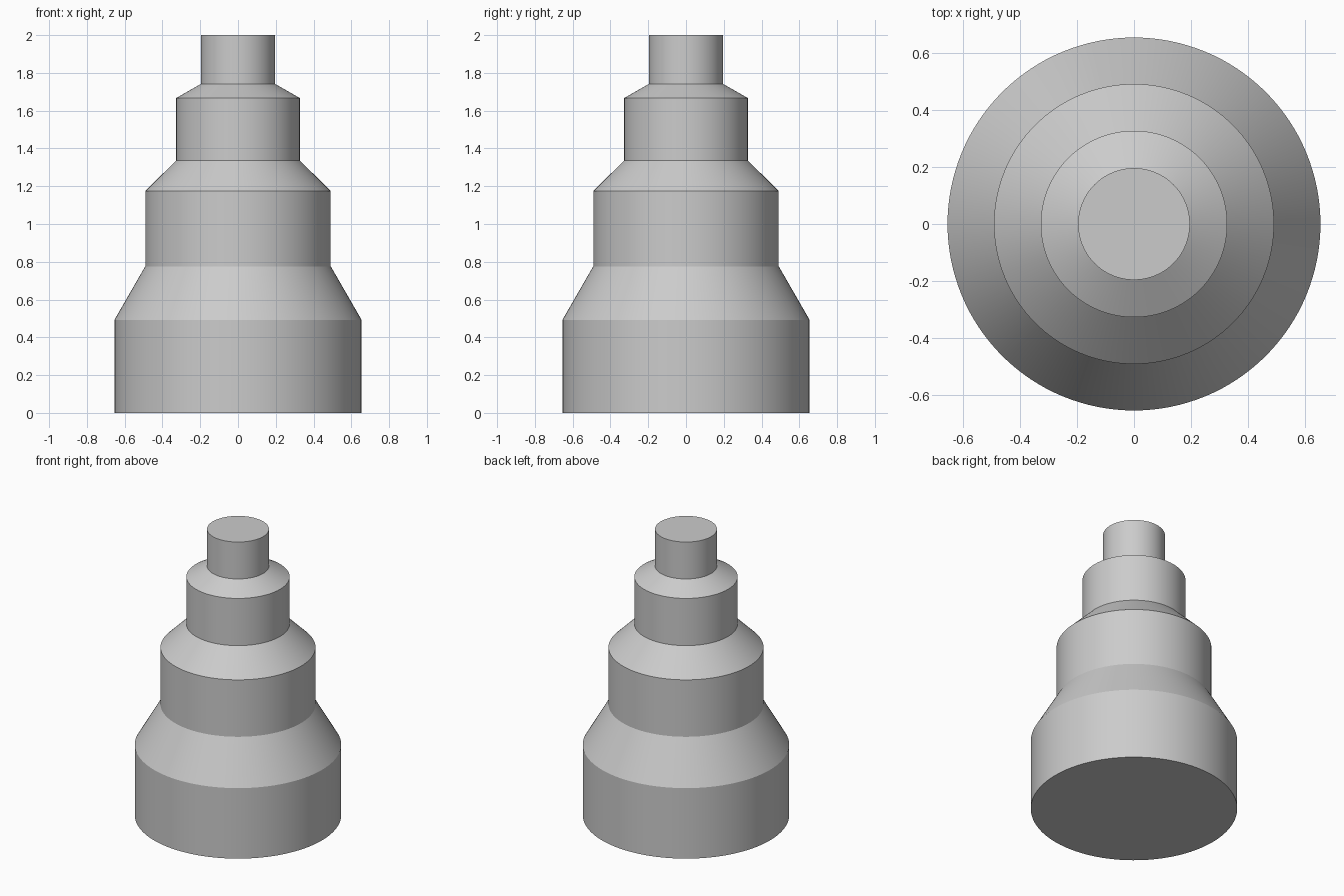
import bpy, bmesh, math

if "Cube" in bpy.data.objects:
    bpy.data.objects.remove(bpy.data.objects["Cube"])

SEGMENTS = 128

grey = bpy.data.materials.new("plain grey")
grey.diffuse_color = (0.6, 0.6, 0.6, 1)
grey.use_nodes = True
grey.node_tree.nodes["Principled BSDF"].inputs["Base Color"].default_value = grey.diffuse_color

# Stepped shaft outline: (radius, height) from base to tip
profile = [
    (0.654, 0.0), (0.654, 0.493),    # base drum
    (0.491, 0.776), (0.491, 1.174),  # steep taper, second drum
    (0.327, 1.337), (0.327, 1.667),  # 45 degree taper, third drum
    (0.196, 1.742), (0.196, 2.0),    # shallow taper, tip
]

# Revolve the outline into a closed solid
bm = bmesh.new()
rings = []
for r, z in profile:
    rings.append([bm.verts.new((r * math.cos(2 * math.pi * i / SEGMENTS),
                                r * math.sin(2 * math.pi * i / SEGMENTS), z))
                  for i in range(SEGMENTS)])
for low, high in zip(rings, rings[1:]):
    for i in range(SEGMENTS):
        j = (i + 1) % SEGMENTS
        bm.faces.new((low[i], low[j], high[j], high[i]))
bm.faces.new(rings[0][::-1])
bm.faces.new(rings[-1])

mesh = bpy.data.meshes.new("stepped_shaft")
bm.to_mesh(mesh)
bm.free()
mesh.materials.append(grey)
shaft = bpy.data.objects.new("stepped_shaft", mesh)
bpy.context.collection.objects.link(shaft)

# Round sides smooth, step edges crisp
bpy.context.view_layer.objects.active = shaft
shaft.select_set(True)
bpy.ops.object.shade_smooth_by_angle(angle=math.radians(20))
